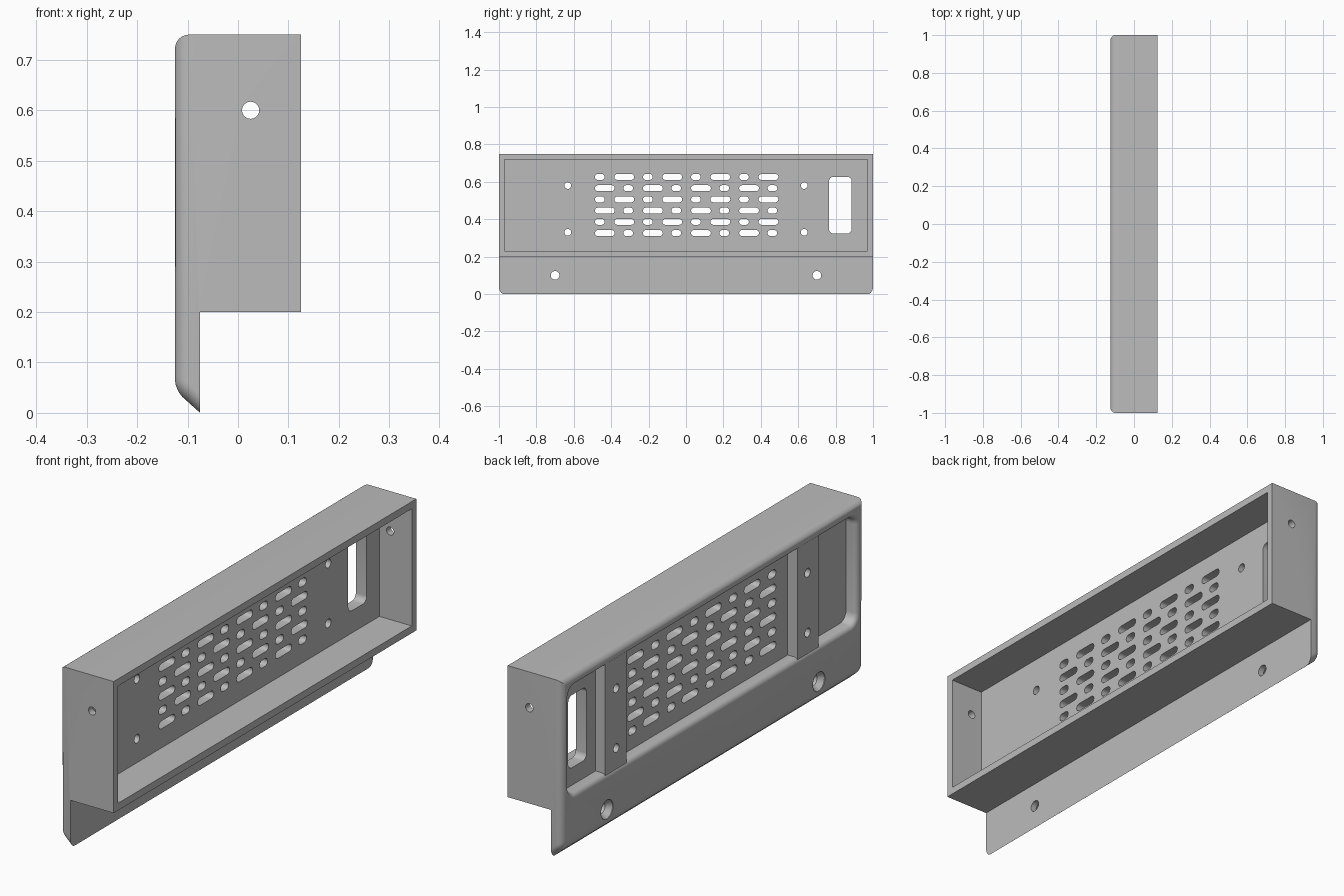
import bpy, bmesh, math
from mathutils import Matrix

old = bpy.data.objects.get("Cube")
if old:
    bpy.data.objects.remove(old, do_unlink=True)

grey = bpy.data.materials.new("plain grey")
grey.use_nodes = True
grey.diffuse_color = (0.5, 0.5, 0.5, 1)
grey.node_tree.nodes["Principled BSDF"].inputs["Base Color"].default_value = (0.5, 0.5, 0.5, 1)


def add_object(name, bm):
    bmesh.ops.recalc_face_normals(bm, faces=bm.faces)
    mesh = bpy.data.meshes.new(name)
    bm.to_mesh(mesh)
    bm.free()
    obj = bpy.data.objects.new(name, mesh)
    bpy.context.collection.objects.link(obj)
    mesh.materials.append(grey)
    return obj


def outline(hy, hz, r, steps):
    """Rounded rectangle as (y, z) pairs; r = 0 gives plain corners."""
    if r == 0:
        return [(hy, hz), (-hy, hz), (-hy, -hz), (hy, -hz)]
    pts = []
    for q, (sy, sz) in enumerate([(1, 1), (-1, 1), (-1, -1), (1, -1)]):
        for i in range(steps + 1):
            a = (q + i / steps) * math.pi / 2
            p = (sy * (hy - r) + r * math.cos(a), sz * (hz - r) + r * math.sin(a))
            if not pts or math.dist(p, pts[-1]) > 1e-5:
                pts.append(p)
    if math.dist(pts[0], pts[-1]) < 1e-5:
        pts.pop()
    return pts


def loft(bm, y, z, stations, steps=6, matrix=None):
    """Closed solid through rounded rectangles (x, half_y, half_z, radius)."""
    rings = []
    for x, hy, hz, r in stations:
        rings.append([bm.verts.new((x, y + a, z + b)) for a, b in outline(hy, hz, r, steps)])
    n = len(rings[0])
    for low, high in zip(rings, rings[1:]):
        for i in range(n):
            j = (i + 1) % n
            bm.faces.new((low[i], low[j], high[j], high[i]))
    bm.faces.new(rings[0])
    bm.faces.new(rings[-1])
    if matrix:
        bmesh.ops.transform(bm, matrix=matrix, verts=[v for ring in rings for v in ring])


def boolean(target, tool, operation):
    mod = target.modifiers.new(tool.name, 'BOOLEAN')
    mod.operation = operation
    mod.solver = 'EXACT'
    mod.object = tool
    bpy.context.view_layer.objects.active = target
    bpy.ops.object.modifier_apply(modifier=mod.name)
    bpy.data.objects.remove(tool, do_unlink=True)


# Housing: side profile extruded along its length, outer face edges rounded
bm = bmesh.new()
profile = [(0.125, 0.75), (-0.125, 0.75), (-0.125, 0.045), (-0.075, 0), (-0.075, 0.2), (0.125, 0.2)]
face = bm.faces.new([bm.verts.new((x, -1, z)) for x, z in profile])
ext = bmesh.ops.extrude_face_region(bm, geom=[face])
bmesh.ops.translate(bm, vec=(0, 2, 0), verts=[g for g in ext["geom"] if isinstance(g, bmesh.types.BMVert)])
bmesh.ops.recalc_face_normals(bm, faces=bm.faces)


def is_rounded(edge):
    a, b = (v.co for v in edge.verts)
    outer = a.x < -0.12 and b.x < -0.12
    chamfer_end = abs(a.y - b.y) < 0.01 and max(a.z, b.z) < 0.05
    return outer or chamfer_end


bmesh.ops.bevel(bm, geom=[e for e in bm.edges if is_rounded(e)], offset=0.028,
                offset_type='OFFSET', segments=6, profile=0.5, affect='EDGES')
housing = add_object("housing", bm)

# Open cavity on one side, recess with a rounded lip on the other
bm = bmesh.new()
loft(bm, 0, 0.475, [(-0.025, 0.97, 0.245, 0), (0.2, 0.97, 0.245, 0)])
lip = 0.022
stations = [(-0.075, 0.95, 0.225, 0.04)]
for i in range(7):
    a = i / 6 * math.pi / 2
    grow = lip * (1 - math.cos(a))
    stations.append((-0.125 + lip * (1 - math.sin(a)), 0.95 + grow, 0.225 + grow, 0.04 + grow))
last = stations[-1]
stations.append((-0.16,) + last[1:])
loft(bm, 0, 0.475, stations)
boolean(housing, add_object("hollow_cutter", bm), 'DIFFERENCE')

# Two raised mounting bars across the recess
bm = bmesh.new()
for side in (-1, 1):
    loft(bm, side * 0.635, 0.475, [(-0.12, 0.07, 0.24, 0), (-0.06, 0.07, 0.24, 0)])
boolean(housing, add_object("mounting_bars", bm), 'UNION')

# Vent slots, window, screw holes
bm = bmesh.new()


def through(y, z, hy, hz, r, steps=6):
    loft(bm, y, z, [(-0.2, hy, hz, r), (0.05, hy, hz, r)], steps)


for row in range(6):
    z = 0.626 - row * 0.06
    cells = [(0.026, 0.026), (0.157, 0.053)] if row % 2 == 0 else [(0.053, 0.053), (0.178, 0.026)]
    for col in range(4):
        for shift, half in cells:
            through(-0.487 + col * 0.257 + shift, z, half, 0.016, 0.016, 4)
through(0.825, 0.475, 0.061, 0.152, 0.025)
for side in (-1, 1):
    for z in (0.33, 0.58):
        through(side * 0.632, z, 0.018, 0.018, 0.018)
    # Countersunk flange holes
    loft(bm, side * 0.7, 0.1, [(-0.15, 0.04, 0.04, 0.04), (-0.122, 0.04, 0.04, 0.04),
                               (-0.1, 0.023, 0.023, 0.023), (0, 0.023, 0.023, 0.023)])
    # Round hole in each end wall
    turn = Matrix.Translation((0.025, side, 0.6)) @ Matrix.Rotation(math.pi / 2, 4, 'Z')
    loft(bm, 0, 0, [(-0.1, 0.017, 0.017, 0.017), (0.1, 0.017, 0.017, 0.017)], matrix=turn)
boolean(housing, add_object("hole_cutter", bm), 'DIFFERENCE')

# Smooth rounded edges, keep the rest crisp
bpy.ops.object.select_all(action='DESELECT')
housing.select_set(True)
bpy.context.view_layer.objects.active = housing
bpy.ops.object.shade_smooth_by_angle(angle=math.radians(30))
